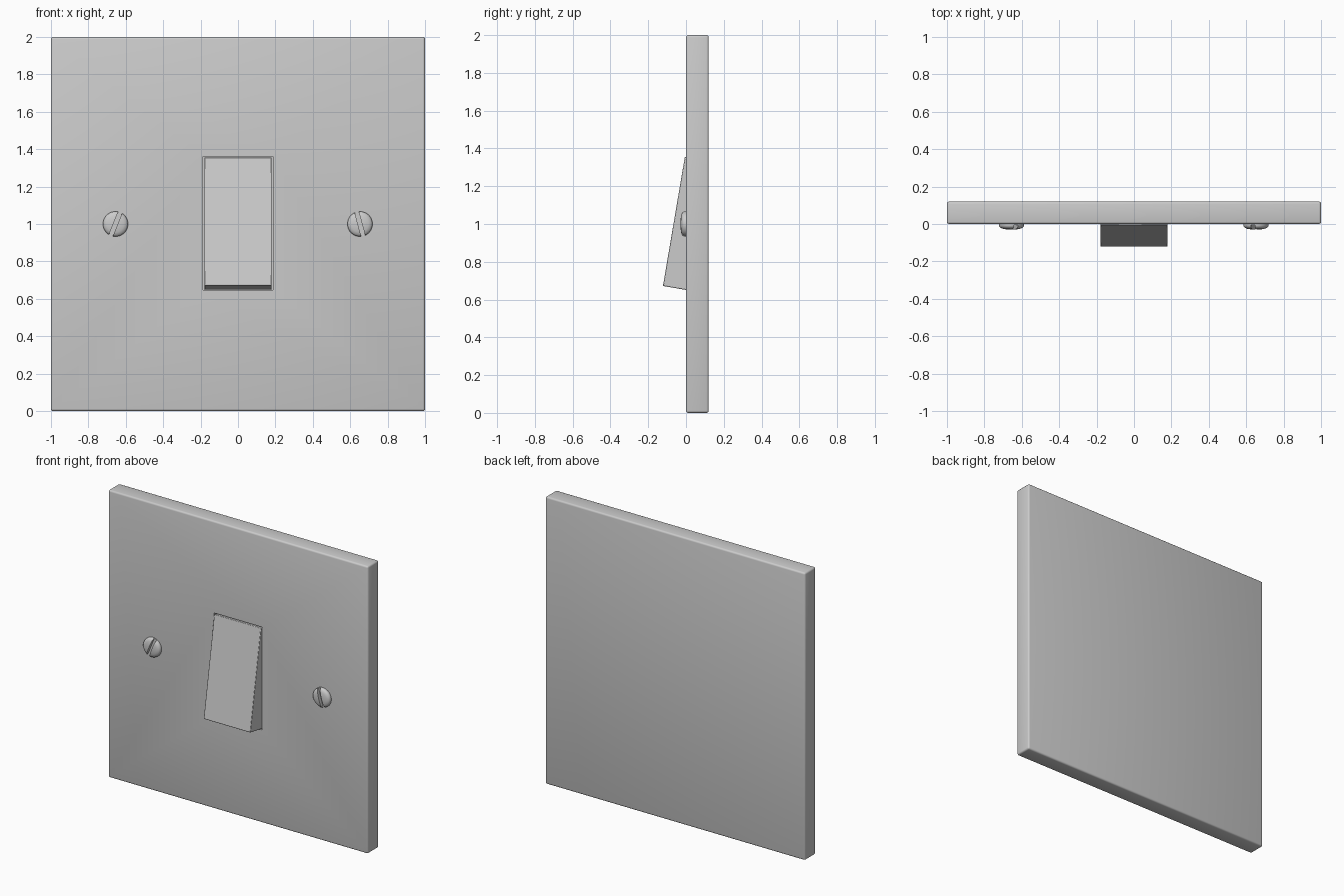
import bpy, bmesh, math
from mathutils import Matrix, Vector

if "Cube" in bpy.data.objects:
    bpy.data.objects.remove(bpy.data.objects["Cube"])


def make_object(name, bm):
    bmesh.ops.recalc_face_normals(bm, faces=bm.faces)
    mesh = bpy.data.meshes.new(name)
    bm.to_mesh(mesh)
    bm.free()
    obj = bpy.data.objects.new(name, mesh)
    bpy.context.collection.objects.link(obj)
    return obj


def box(name, center, size, angle=0.0):
    bm = bmesh.new()
    m = Matrix.Translation(center) @ Matrix.Rotation(angle, 4, 'Y') @ Matrix.Diagonal((*size, 1))
    bmesh.ops.create_cube(bm, size=1, matrix=m)
    return make_object(name, bm)


def bevel(obj, width, segments=3):
    mod = obj.modifiers.new("bevel", 'BEVEL')
    mod.width, mod.segments = width, segments
    mod.limit_method, mod.angle_limit = 'ANGLE', math.radians(30)


def cut(obj, cutter):
    mod = obj.modifiers.new("cut", 'BOOLEAN')
    mod.operation, mod.object, mod.solver = 'DIFFERENCE', cutter, 'EXACT'
    bpy.ops.object.select_all(action='DESELECT')
    obj.select_set(True)
    bpy.context.view_layer.objects.active = obj
    for m in list(obj.modifiers):
        bpy.ops.object.modifier_apply(modifier=m.name)
    bpy.data.objects.remove(cutter, do_unlink=True)


def smooth(obj, degrees=35):
    bpy.ops.object.select_all(action='DESELECT')
    obj.select_set(True)
    bpy.context.view_layer.objects.active = obj
    bpy.ops.object.shade_smooth_by_angle(angle=math.radians(degrees))


# Wall plate with a recess for the rocker
plate = box("wall_plate", (0, 0.06, 1), (2, 0.12, 2))
bevel(plate, 0.012)
cut(plate, box("recess_cutter", (0, 0, 1.004), (0.372, 0.1, 0.716)))
smooth(plate)

# Tilted rocker: side profile (y, z) extruded along x
profile = [(-0.122, 0.672), (-0.006, 1.356), (0.045, 1.347), (0.045, 0.65), (0.0, 0.651)]
bm = bmesh.new()
face = bm.faces.new([bm.verts.new((-0.18, y, z)) for y, z in profile])
ext = bmesh.ops.extrude_face_region(bm, geom=[face])
bmesh.ops.translate(bm, vec=(0.36, 0, 0),
                    verts=[v for v in ext["geom"] if isinstance(v, bmesh.types.BMVert)])
rocker = make_object("rocker_switch", bm)
bevel(rocker, 0.004, 2)
smooth(rocker)


# Slotted screws with low domed heads: (radius, y) profile spun around y
def screw(name, x, tilt):
    head = [(0, -0.030), (0.025, -0.029), (0.045, -0.026), (0.059, -0.021),
            (0.066, -0.013), (0.067, -0.006), (0.067, 0.02), (0, 0.02)]
    bm = bmesh.new()
    verts = [bm.verts.new((x + r, y, 1.0)) for r, y in head]
    edges = [bm.edges.new(pair) for pair in zip(verts, verts[1:])]
    bmesh.ops.spin(bm, geom=verts + edges, cent=Vector((x, 0, 1)), axis=(0, 1, 0),
                   angle=2 * math.pi, steps=40)
    bmesh.ops.remove_doubles(bm, verts=bm.verts, dist=0.0005)
    obj = make_object(name, bm)
    cut(obj, box("slot_cutter", (x, -0.03, 1), (0.022, 0.05, 0.2), math.radians(tilt)))
    smooth(obj, 40)


screw("left_screw", -0.655, 22)
screw("right_screw", 0.652, -15)
